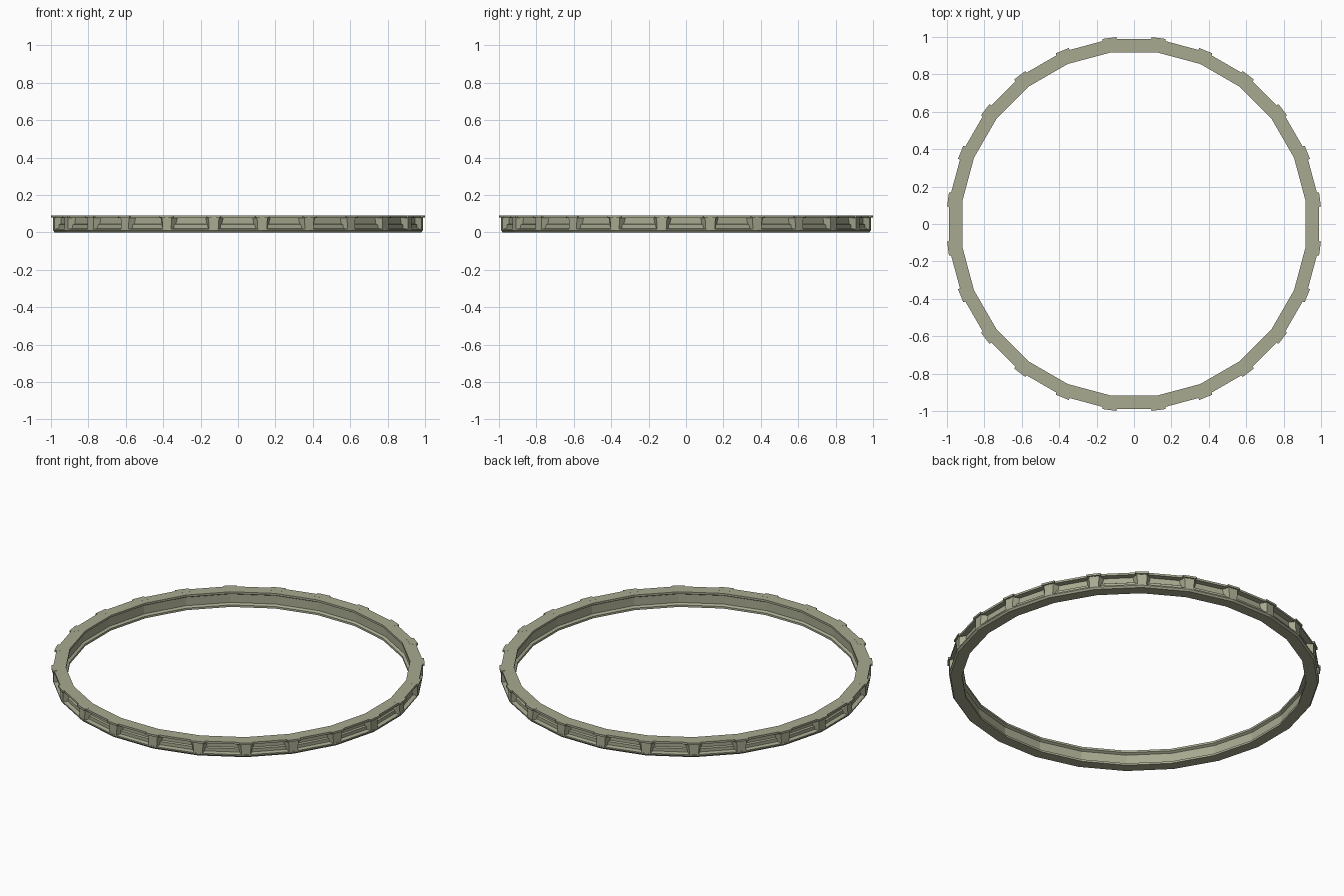
import bpy, bmesh, math
from mathutils import Matrix, Vector

if "Cube" in bpy.data.objects:
    bpy.data.objects.remove(bpy.data.objects["Cube"], do_unlink=True)

SIDES = 24
STEP = 2 * math.pi / SIDES

stone = bpy.data.materials.new("olive_grey")
stone.use_nodes = True
color = (0.39, 0.40, 0.28, 1)
stone.diffuse_color = color
stone.node_tree.nodes["Principled BSDF"].inputs["Base Color"].default_value = color


def finish(bm, name):
    bmesh.ops.recalc_face_normals(bm, faces=bm.faces)
    mesh = bpy.data.meshes.new(name)
    bm.to_mesh(mesh)
    bm.free()
    mesh.materials.append(stone)
    obj = bpy.data.objects.new(name, mesh)
    bpy.context.collection.objects.link(obj)
    return obj


def bridge(bm, a, b):
    n = len(a)
    for i in range(n):
        bm.faces.new((a[i], a[(i + 1) % n], b[(i + 1) % n], b[i]))


# Faceted ring: channel section open outward, shallow recess inward
# (distance to the flat of each side, height)
section = [
    (0.918, 0.090), (0.988, 0.090), (0.988, 0.078), (0.958, 0.076),
    (0.958, 0.046), (0.966, 0.041), (0.966, 0.022), (0.988, 0.017),
    (0.988, 0.010), (0.980, 0.000), (0.918, 0.000), (0.918, 0.012),
    (0.932, 0.020), (0.932, 0.070), (0.918, 0.078),
]
bm = bmesh.new()
loops = []
for i in range(SIDES):
    a = (i + 0.5) * STEP
    loops.append([bm.verts.new((r / math.cos(STEP / 2) * math.cos(a),
                                r / math.cos(STEP / 2) * math.sin(a), z))
                  for r, z in section])
for i in range(SIDES):
    bridge(bm, loops[i], loops[(i + 1) % SIDES])
finish(bm, "channel_ring")


def radial_blocks(name, inner, outer, z0, z1):
    """Tapered block at each corner; inner and outer are
    (distance, half width at bottom, half width at top)."""
    bm = bmesh.new()
    for i in range(SIDES):
        turn = Matrix.Rotation((i + 0.5) * STEP, 3, 'Z')
        ends = []
        for r, low, high in (inner, outer):
            ends.append([bm.verts.new(turn @ Vector(p)) for p in (
                (r, -low, z0), (r, low, z0), (r, high, z1), (r, -high, z1))])
        bridge(bm, *ends)
        for end in ends:
            bm.faces.new(end)
    return finish(bm, name)


# Splayed ribs inside the channel and the caps above them
radial_blocks("corner_ribs", (0.955, 0.036, 0.050), (0.994, 0.024, 0.028), 0.014, 0.080)
radial_blocks("rib_caps", (0.960, 0.038, 0.038), (1.003, 0.038, 0.038), 0.079, 0.0902)
